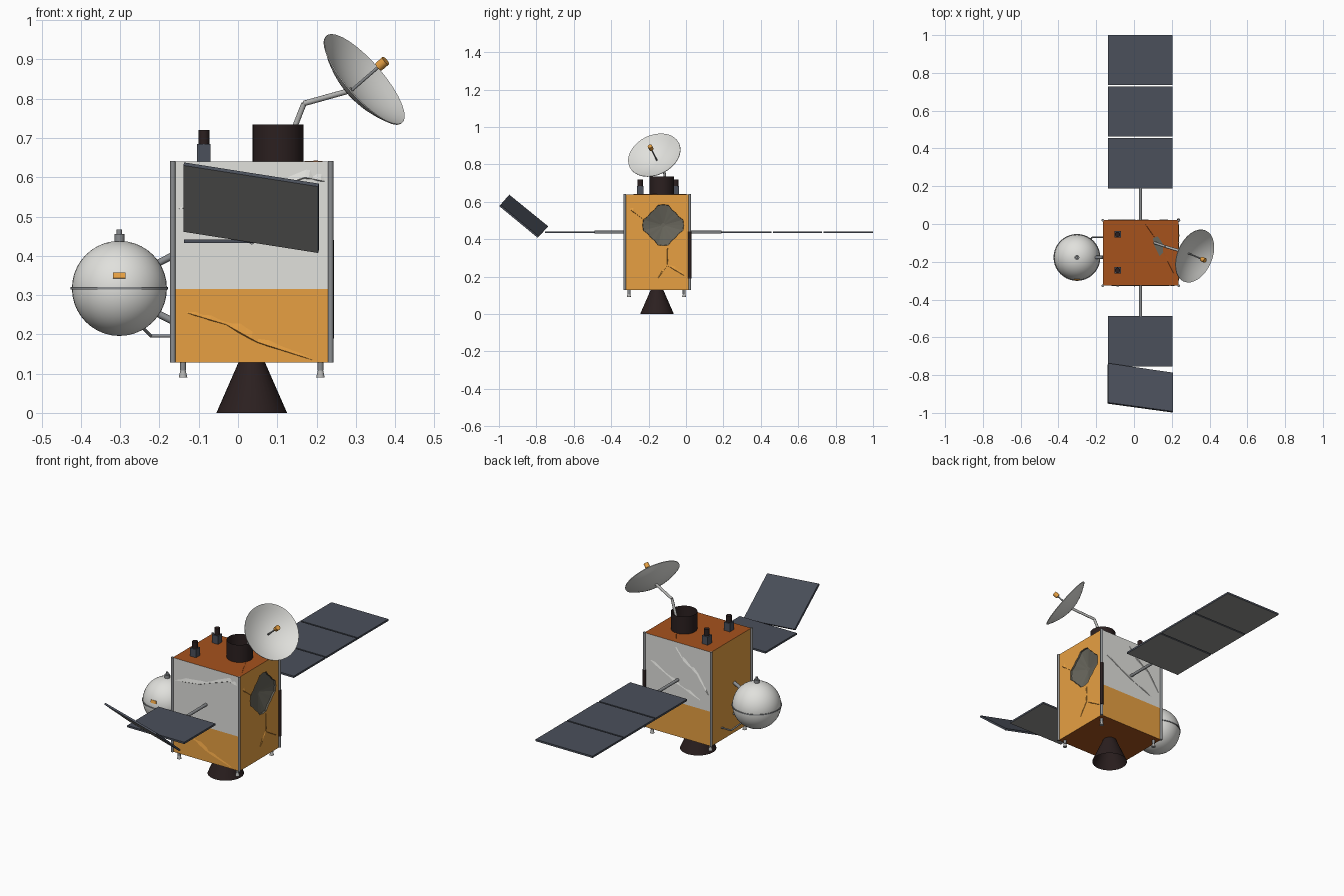
import bpy, bmesh, math, random
from mathutils import Vector

random.seed(4)
if "Cube" in bpy.data.objects:
    bpy.data.objects.remove(bpy.data.objects["Cube"])


def material(name, r, g, b):
    m = bpy.data.materials.new(name)
    m.use_nodes = True
    m.diffuse_color = (r, g, b, 1)
    m.node_tree.nodes["Principled BSDF"].inputs["Base Color"].default_value = (r, g, b, 1)
    return m


gold = material("gold foil", 0.84, 0.37, 0.058)
orange = material("burnt orange foil", 0.38, 0.084, 0.012)
white = material("white paint", 0.75, 0.75, 0.72)
slate = material("solar slate", 0.07, 0.08, 0.105)
backing = material("panel backing grey", 0.29, 0.29, 0.28)
dark = material("charred brown", 0.024, 0.014, 0.014)
metal = material("metal grey", 0.26, 0.27, 0.28)
pale = material("pale metal", 0.45, 0.45, 0.44)
torn = material("torn lining grey", 0.135, 0.13, 0.105)


def finish(name, bm, *mats, smooth=False):
    me = bpy.data.meshes.new(name)
    bm.to_mesh(me)
    bm.free()
    ob = bpy.data.objects.new(name, me)
    bpy.context.collection.objects.link(ob)
    for m in mats:
        me.materials.append(m)
    if smooth:
        bpy.ops.object.select_all(action="DESELECT")
        ob.select_set(True)
        bpy.context.view_layer.objects.active = ob
        bpy.ops.object.shade_smooth_by_angle(angle=math.radians(35))
    return ob


def rod(name, a, b, r1, mat, r2=None, seg=12, caps=True):
    """Tapered rod from a to b."""
    a, b = Vector(a), Vector(b)
    bm = bmesh.new()
    bmesh.ops.create_cone(bm, cap_ends=caps, segments=seg, radius1=r1,
                          radius2=r1 if r2 is None else r2, depth=(b - a).length)
    turn = (b - a).to_track_quat("Z", "Y")
    for v in bm.verts:
        v.co = turn @ v.co + (a + b) / 2
    return finish(name, bm, mat, smooth=True)


def pipe(name, points, r, mat):
    for i in range(len(points) - 1):
        rod(f"{name}_{i + 1}", points[i], points[i + 1], r, mat)


def lathe(name, profile, mat, origin, axis, seg=32):
    """Revolve (radius, height) pairs about an axis."""
    bm = bmesh.new()
    vs = [bm.verts.new((r, 0, h)) for r, h in profile]
    es = [bm.edges.new(p) for p in zip(vs, vs[1:])]
    bmesh.ops.spin(bm, geom=vs + es, axis=(0, 0, 1), cent=(0, 0, 0),
                   angle=math.tau, steps=seg, use_duplicate=False)
    bmesh.ops.remove_doubles(bm, verts=bm.verts, dist=0.0001)
    bmesh.ops.recalc_face_normals(bm, faces=bm.faces)
    turn = Vector(axis).to_track_quat("Z", "Y")
    for v in bm.verts:
        v.co = turn @ v.co + Vector(origin)
    return finish(name, bm, mat, smooth=True)


def box(name, centre, size, mat, tilt=0):
    bm = bmesh.new()
    bmesh.ops.create_cube(bm, size=1)
    for v in bm.verts:
        v.co = Vector([c * s for c, s in zip(v.co, size)])
    ob = finish(name, bm, mat)
    ob.location = centre
    ob.rotation_euler.x = tilt
    return ob


# Foil-wrapped body, coloured by face direction and height
X0, X1, Y0, Y1, Z0, Z1, SPLIT = -0.165, 0.236, -0.325, 0.02, 0.128, 0.64, 0.315
bm = bmesh.new()
bmesh.ops.create_cube(bm, size=1)
for v in bm.verts:
    v.co = (X0 if v.co.x < 0 else X1, Y0 if v.co.y < 0 else Y1, Z0 if v.co.z < 0 else Z1)
bmesh.ops.bisect_plane(bm, geom=bm.verts[:] + bm.edges[:] + bm.faces[:],
                       plane_co=(0, 0, SPLIT), plane_no=(0, 0, 1))
bm.normal_update()
for f in bm.faces:
    if abs(f.normal.z) > 0.5:
        f.material_index = 1
    elif abs(f.normal.y) > 0.5 and f.calc_center_median().z > SPLIT:
        f.material_index = 2
body = finish("body", bm, gold, orange, white, torn)

# Shallow ragged impact hole in the side
bm = bmesh.new()
rings = []
for x, scale in ((X1 + 0.01, 1.0), (X1 - 0.008, 0.97), (X1 - 0.03, 0.1)):
    ring = []
    for i in range(24):
        a = math.tau * i / 24
        r = scale * (0.112 if (i + 1) % 6 < 3 else 0.096)
        ring.append(bm.verts.new((x, -0.122 + r * math.cos(a), 0.475 + r * math.sin(a))))
    rings.append(ring)
for p, q in zip(rings, rings[1:]):
    for i in range(24):
        j = (i + 1) % 24
        bm.faces.new((p[i], p[j], q[j], q[i]))
bm.faces.new(rings[0])
bm.faces.new(rings[-1])
bmesh.ops.recalc_face_normals(bm, faces=bm.faces)
for f in bm.faces:
    f.material_index = 3
cutter = finish("hole_cutter", bm, gold, orange, white, torn)
cutter.hide_render = True
cut = body.modifiers.new("impact hole", "BOOLEAN")
cut.operation, cut.object, cut.solver = "DIFFERENCE", cutter, "EXACT"
bpy.context.view_layer.objects.active = body
bpy.ops.object.modifier_apply(modifier=cut.name)
bpy.data.objects.remove(cutter)


# Raised creases torn in the foil
def crease(name, place, path, mat):
    bm = bmesh.new()
    rows = []
    steps = 5
    for (a, b), (c, d) in zip(path, path[1:]):
        for k in range(steps):
            t = k / steps
            rows.append((a + (c - a) * t, b + (d - b) * t))
    rows.append(path[-1])
    prev = None
    for i, (u, w) in enumerate(rows):
        end = i in (0, len(rows) - 1)
        k = 0.1 if end else random.uniform(0.2, 1)
        row = [bm.verts.new(place(u + s * 0.004 * k, w + s * 0.022 * k, h * k))
               for s, h in ((-0.15, 0), (0, 0.005), (1, 0))]
        if prev:
            for j in range(2):
                bm.faces.new((prev[j], prev[j + 1], row[j + 1], row[j]))
        prev = row
    finish(name, bm, mat)


def front(u, w, h): return (u, Y0 - h, w)
def back(u, w, h): return (u, Y1 + h, w)
def side(u, w, h): return (X1 + h, u, w)
def top(u, w, h): return (u, w, Z1 + h / 2)


crease("front_lower_crease", front, [(-.13, .255), (-.03, .225), (.05, .18), (.19, .135)], gold)
crease("front_upper_crease", front, [(-.15, .52), (0, .54), (.17, .6), (.22, .59)], white)
crease("back_upper_crease", back, [(.05, .61), (0, .55), (-.08, .5), (-.15, .4)], white)
crease("back_lower_crease", back, [(.2, .5), (.05, .42), (-.1, .36)], white)
crease("side_lower_crease", side, [(-.1, .36), (-.1, .26), (-.15, .19)], gold)
crease("side_branch_crease", side, [(-.1, .26), (0, .2)], gold)
crease("side_upper_crease", side, [(-.3, .56), (-.22, .5)], gold)
crease("top_crease", top, [(.06, 0), (.13, -.1), (.22, -.28)], orange)

# Corner posts and small thrusters
for i, (sx, sy) in enumerate(((0, 0), (1, 0), (0, 1), (1, 1))):
    px, py = (X0 - 0.001, X1)[sx], (Y0 - 0.002, Y1)[sy]
    rod(f"corner_post_{i}", (px, py, Z0), (px, py, Z1 + 0.002), 0.007, metal)
    tx, ty = (-0.14, 0.21)[sx], (-0.305, -0.01)[sy]
    rod(f"thruster_stem_{i}", (tx, ty, Z0), (tx, ty, 0.108), 0.008, metal)
    rod(f"thruster_bell_{i}", (tx, ty, 0.111), (tx, ty, 0.09), 0.006, pale, 0.011)
rod("scorched_post_sleeve", (X1, Y1, 0.19), (X1, Y1, 0.44), 0.009, dark)

# Main engine and open collar on the roof
rod("engine_nozzle", (0.035, -0.155, 0), (0.035, -0.155, Z0), 0.09, dark, 0.034, 32, caps=False)
rod("roof_collar", (0.102, -0.13, Z1), (0.102, -0.13, 0.735), 0.065, dark, seg=32, caps=False)

# Torn patch of roof inside the collar
bm = bmesh.new()
bm.faces.new([bm.verts.new((x, y, Z1 + 0.004)) for x, y in
              ((.1, -.075), (.105, -.11), (.135, -.17), (.155, -.15), (.15, -.1), (.125, -.065))])
finish("roof_tear", bm, torn)

# Star trackers
for i, y in enumerate((-0.245, -0.055)):
    box(f"tracker_base_{i}", (-0.087, y, 0.662), (0.035, 0.035, 0.045), slate)
    rod(f"tracker_lens_{i}", (-0.087, y, 0.684), (-0.087, y, 0.72), 0.014, dark, seg=16)

# Dish antenna on a bent arm
axis = Vector((0.717, -0.308, 0.624)).normalized()
hub = Vector((0.29, -0.156, 0.822))
pipe("dish_arm", [(0.11, -0.1, Z1), (0.168, -0.12, 0.788), hub], 0.007, pale)
bowl = [(0.147 * t / 6, 0.045 * (t / 6) ** 2) for t in range(7)]
lathe("dish", bowl + [(r, h - 0.003) for r, h in reversed(bowl)], white, hub, axis)
rod("feed_rod", hub, hub + axis * 0.1, 0.004, metal)
rod("feed_horn", hub + axis * 0.095, hub + axis * 0.12, 0.0125, gold, seg=16)

# Spherical tank with band, valve, label and plumbing
tank = Vector((-0.302, -0.177, 0.317))
R = 0.121
lathe("tank", [(R * math.sin(math.pi * t / 20), -R * math.cos(math.pi * t / 20))
               for t in range(21)], white, tank, (0, 0, 1), 40)
lathe("tank_band", [(R - 0.002, -0.003), (R + 0.003, -0.003), (R + 0.003, 0.003),
                    (R - 0.002, 0.003)], metal, tank, (0, 0, 1), 40)
for name, low, high, r in (("valve_base", 0.117, 0.138, 0.013), ("valve_tip", 0.138, 0.15, 0.007)):
    rod(name, tank + Vector((0, 0, low)), tank + Vector((0, 0, high)), r, metal)
box("tank_label", tank + Vector((0, -0.117, 0.033)), (0.032, 0.006, 0.015), gold, -0.27)
for i, s in enumerate((-1, 1)):
    rod(f"tank_strut_{i}", tank + Vector((0.08, 0, 0.055 * s)),
        (X0, tank.y, 0.317 + 0.084 * s), 0.009, metal)
pipe("fuel_pipe", [(-0.25, -0.12, 0.225), (-0.222, -0.07, 0.196), (X0, -0.07, 0.196)], 0.004, metal)


# Solar wings: slate above and on the edges, grey backing beneath
def panel(name, corners):
    pts = [Vector(c) for c in corners]
    n = (pts[1] - pts[0]).cross(pts[3] - pts[0]).normalized()
    bm = bmesh.new()
    face = bm.faces.new([bm.verts.new(p - n * 0.005) for p in pts])
    ext = bmesh.ops.extrude_face_region(bm, geom=[face], use_keep_orig=True)
    bmesh.ops.translate(bm, vec=n * 0.01, verts=[g for g in ext["geom"]
                                                 if isinstance(g, bmesh.types.BMVert)])
    bmesh.ops.recalc_face_normals(bm, faces=bm.faces)
    for f in bm.faces:
        f.material_index = 1 if f.normal.dot(n) < -0.9 else 0
    finish(name, bm, slate, backing)


# Wing corners run anticlockwise seen from above
PX0, PX1, PZ = -0.138, 0.205, 0.437
for i, (a, b) in enumerate(((0.187, 0.456), (0.464, 0.728), (0.736, 1.0), (-0.755, -0.487))):
    panel(f"solar_panel_{i}", [(PX0, a, PZ), (PX1, a, PZ), (PX1, b, PZ), (PX0, b, PZ)])
panel("bent_solar_panel", [(PX1, -0.995, 0.58), (PX1, -0.79, 0.411),
                           (PX0, -0.74, 0.465), (PX0, -0.948, 0.634)])
rod("back_boom", (0.035, Y1, PZ), (0.035, 0.19, PZ), 0.008, metal)
rod("front_boom", (0.035, Y0, PZ), (0.035, -0.49, PZ), 0.008, metal)
